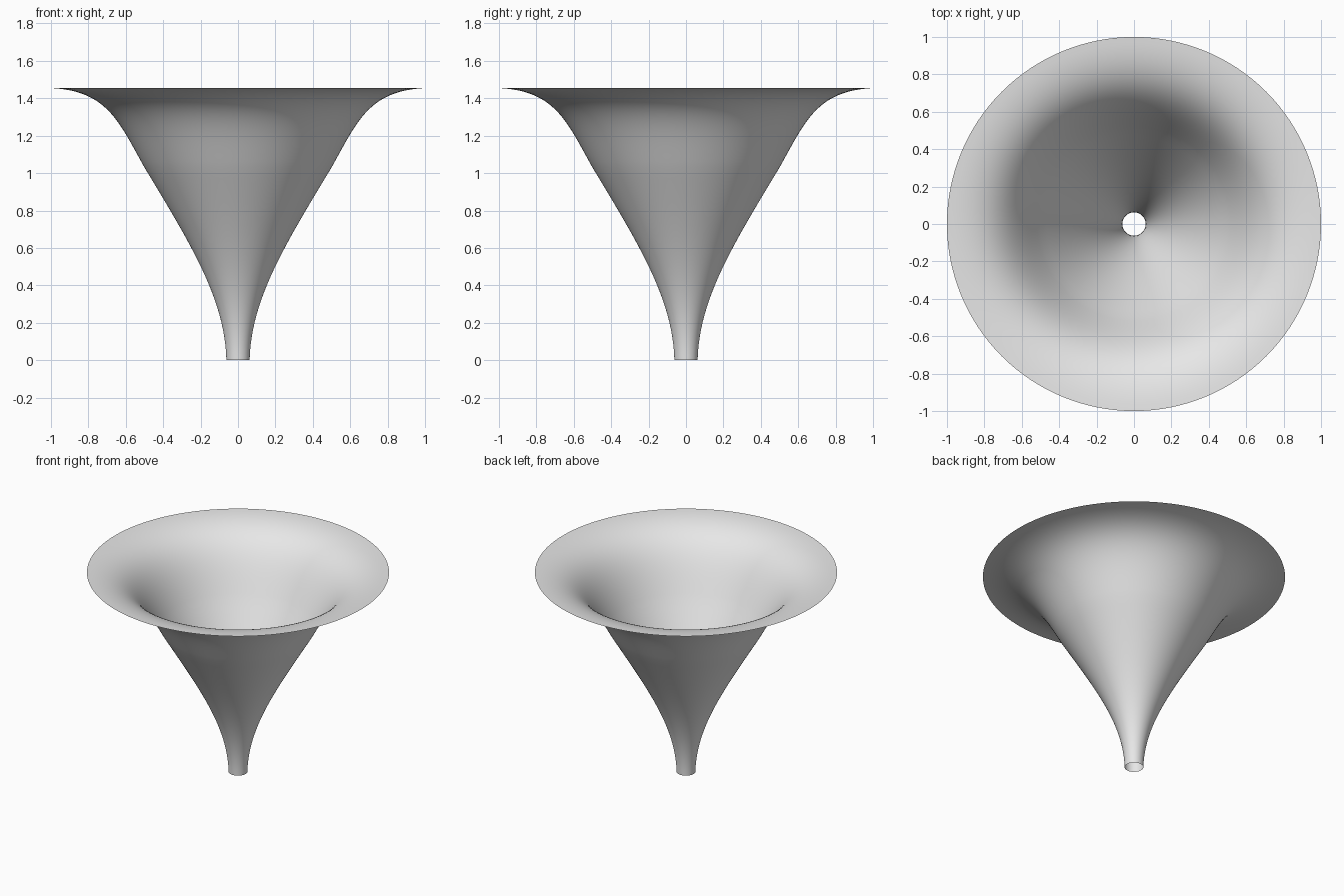
import bpy, bmesh, math
from mathutils import Vector
from mathutils.geometry import interpolate_bezier

cube = bpy.data.objects.get("Cube")
if cube:
    bpy.data.objects.remove(cube, do_unlink=True)

# Plain grey material
grey = bpy.data.materials.new("light grey")
grey.use_nodes = True
color = (0.8, 0.8, 0.8, 1)
grey.diffuse_color = color
grey.node_tree.nodes["Principled BSDF"].inputs["Base Color"].default_value = color

# Flared profile: narrow throat, straight cone, flat rim (radius, height)
throat, middle, rim = (0.062, 0), (0.5, 1.03), (1, 1.455)
segments = [
    (throat, (0.07, 0.32), (0.24, 0.6), middle),
    (middle, (0.64, 1.28), (0.7, 1.44), rim),
]
profile = []
for segment in segments:
    points = interpolate_bezier(*[Vector((r, 0, z)) for r, z in segment], 24)
    profile += points if not profile else points[1:]

# Open thin horn, spun around the vertical axis
bm = bmesh.new()
verts = [bm.verts.new(p) for p in profile]
edges = [bm.edges.new(pair) for pair in zip(verts, verts[1:])]
bmesh.ops.spin(bm, geom=verts + edges, cent=(0, 0, 0), axis=(0, 0, 1),
               angle=math.tau, steps=128, use_merge=True)
bmesh.ops.remove_doubles(bm, verts=bm.verts, dist=0.0001)
bmesh.ops.recalc_face_normals(bm, faces=bm.faces)

# Face the surface outward
bm.faces.ensure_lookup_table()
face = bm.faces[0]
center = face.calc_center_median()
if face.normal.x * center.x + face.normal.y * center.y < 0:
    bmesh.ops.reverse_faces(bm, faces=bm.faces)

mesh = bpy.data.meshes.new("flared_horn")
bm.to_mesh(mesh)
bm.free()
mesh.materials.append(grey)
mesh.shade_smooth()
horn = bpy.data.objects.new("flared_horn", mesh)
bpy.context.collection.objects.link(horn)
